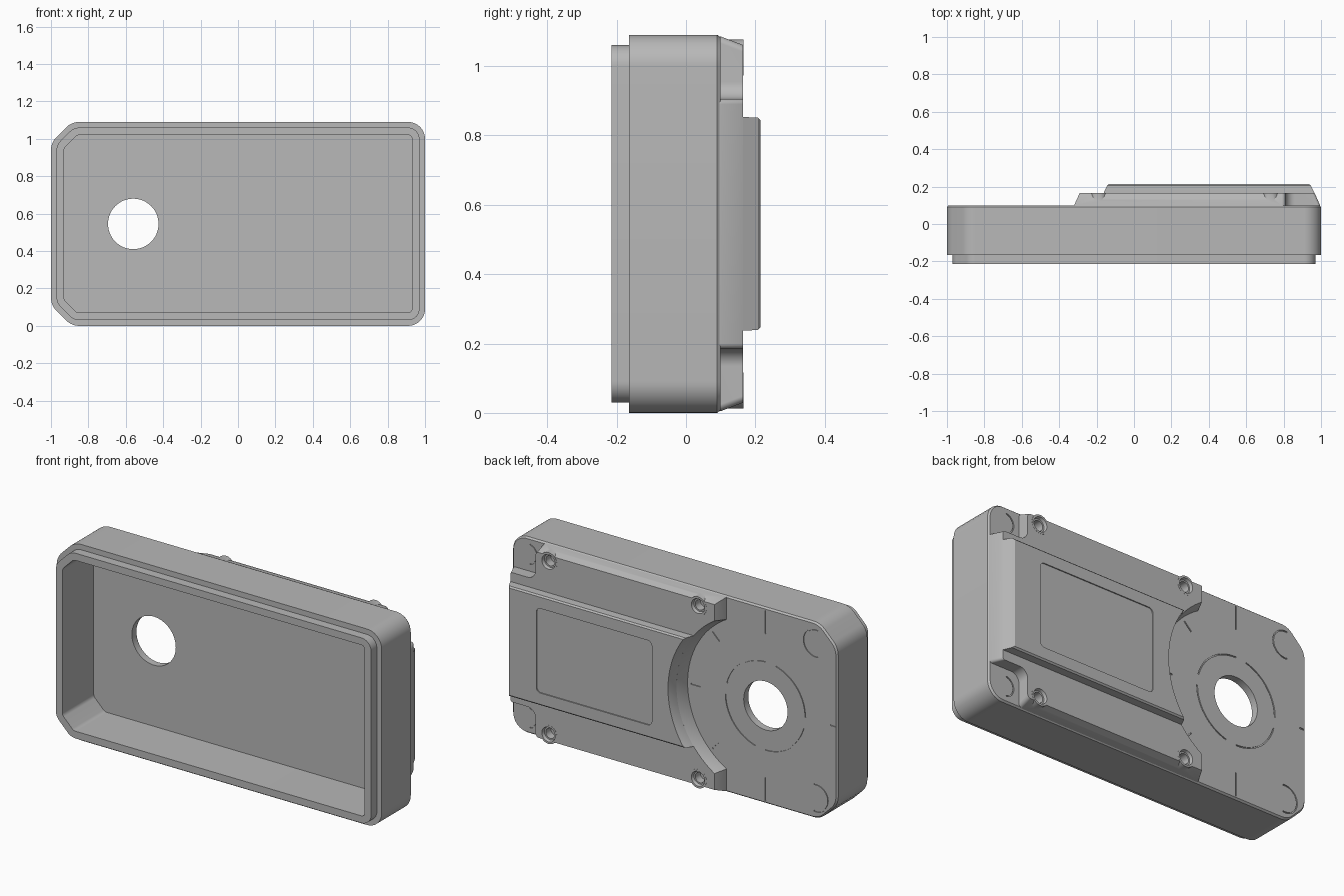
import bpy, bmesh
from math import sin, cos, tan, pi, sqrt, radians, atan2
from mathutils import Vector

if "Cube" in bpy.data.objects:
    bpy.data.objects.remove(bpy.data.objects["Cube"])

grey = bpy.data.materials.new("plain grey")
grey.use_nodes = True
grey.diffuse_color = (0.48, 0.48, 0.48, 1)
grey.node_tree.nodes["Principled BSDF"].inputs["Base Color"].default_value = grey.diffuse_color

MID = 0.545             # half the height, mirror line
HOLE = (-0.56, MID)     # centre of the round opening
BACK = 0.10             # back face of the case


def fillet(points, radii, steps=8):
    """Round the corners of a closed outline."""
    pts = [Vector(p) for p in points]
    out = []
    for i, p in enumerate(pts):
        r = radii[i]
        if not r:
            out.append(p)
            continue
        u = (pts[i - 1] - p).normalized()
        v = (pts[(i + 1) % len(pts)] - p).normalized()
        half = u.angle(v) / 2
        c = p + (u + v).normalized() * r / sin(half)
        a, b = p + u * r / tan(half) - c, p + v * r / tan(half) - c
        out += [c + a.lerp(b, s / steps).normalized() * r for s in range(steps + 1)]
    return out


def add_loft(bm, sections):
    """Join outlines in the xz plane, given as (y, outline), into a closed solid."""
    rings = [[bm.verts.new((p[0], y, p[1])) for p in o] for y, o in sections]
    n = len(rings[0])
    for a, b in zip(rings, rings[1:]):
        for i in range(n):
            j = (i + 1) % n
            bm.faces.new((a[i], a[j], b[j], b[i]))
    bm.faces.new(rings[0])
    bm.faces.new(rings[-1])


def solid(name, *lofts):
    bm = bmesh.new()
    for sections in lofts:
        add_loft(bm, sections)
    bmesh.ops.recalc_face_normals(bm, faces=bm.faces)
    mesh = bpy.data.meshes.new(name)
    bm.to_mesh(mesh)
    bm.free()
    mesh.materials.append(grey)
    obj = bpy.data.objects.new(name, mesh)
    bpy.context.collection.objects.link(obj)
    return obj


def boolean(obj, tool, operation="DIFFERENCE"):
    mod = obj.modifiers.new("cut", "BOOLEAN")
    mod.object, mod.operation, mod.solver = tool, operation, "EXACT"
    bpy.context.view_layer.objects.active = obj
    bpy.ops.object.modifier_apply(modifier=mod.name)
    bpy.data.objects.remove(tool)


def arc(c, r, a0, a1, n=24):
    return [(c[0] + r * cos(a0 + (a1 - a0) * i / n),
             c[1] + r * sin(a0 + (a1 - a0) * i / n)) for i in range(n + 1)]


def circle(c, r, n=40):
    return arc(c, r, 0, 2 * pi, n)[:-1]


def groove_arc(c, r, a0, a1, y=BACK, w=0.006):
    a0, a1 = radians(a0), radians(a1)
    o = arc(c, r + w / 2, a0, a1) + arc(c, r - w / 2, a1, a0)
    return [(y - 0.005, o), (y + 0.01, o)]


def groove_ray(r0, r1, angle, w=0.007):
    d = Vector((cos(radians(angle)), sin(radians(angle))))
    s = Vector((-d.y, d.x)) * w / 2
    c = Vector(HOLE)
    o = [c + d * r0 - s, c + d * r1 - s, c + d * r1 + s, c + d * r0 + s]
    return [(BACK - 0.005, o), (BACK + 0.01, o)]


# Case outline: chamfered right corners, rounded left corners
def case(d):
    k = 0.11 - d * (2 - sqrt(2))
    x, h = 1 - d, MID - d
    pts = [(-x, MID - h + k), (-x + k, MID - h), (x, MID - h),
           (x, MID + h), (-x + k, MID + h), (-x, MID + h - k)]
    soft, rnd = max(0.1 - d, 0.02), max(0.09 - d, 0.02)
    return fillet(pts, [soft, soft, rnd, rnd, soft, soft])


body = solid("case_body", [(-0.215, case(0.03)), (-0.165, case(0.03)), (-0.165, case(0)),
                           (0.09, case(0)), (BACK, case(0.008))])
boolean(body, solid("cavity_cutter", [(-0.3, case(0.07)), (0.06, case(0.07))]))
boolean(body, solid("opening_cutter", [(0, circle(HOLE, 0.135, 64)), (0.2, circle(HOLE, 0.135, 64))]))

# Fine marks on the back face
marks = [groove_arc(HOLE, 0.245, a, a + 75) for a in (15, 105, 195, 285)]
marks += [groove_ray(0.40, 0.53, a) for a in (90, 270)]
marks += [groove_ray(0.40, 0.46, a) for a in (-45, 0, 45)]
marks.append(groove_ray(0.40, 0.43, 180))
for s in (-1, 1):
    marks.append(groove_arc((-0.87, MID + s * 0.43), 0.075, 90 - s * 90 - 100, 90 - s * 90 + 100))
    marks.append(groove_arc((0.90, MID + s * 0.455), 0.055, 100, 260))
boolean(body, solid("mark_cutter", *marks))


# Raised plate on the back, with a curved sloping end and two corner pockets
def radius(y):
    return 0.48 + 0.35 * (y - BACK)


def right_end(y):
    return 0.995 - 0.45 * (y - BACK)


def arc_end(y, half):
    a = atan2(half, sqrt(radius(y) ** 2 - half ** 2))
    return arc(HOLE, radius(y), -a, a, 40)


def plate(y, grow=0.0):
    t = max(y, BACK) - BACK
    x_end, h = -0.32 + 0.45 * t, 0.54 - 0.38 * t
    y = BACK + t
    half = sqrt(radius(y) ** 2 - (x_end - HOLE[0]) ** 2)
    top = [(x_end, h), (0.81, h), (0.81, 0.36), (right_end(y), 0.36)]
    pts = arc_end(y, half) + [(x, MID + z) for x, z in top]
    pts += [(x, MID - z) for x, z in reversed(top)]
    corner = [0, 0.02, 0.05, 0.015]
    return fillet(pts, [0] * 41 + corner + corner[::-1])


raised = solid("raised_plate", [(y, plate(y)) for y in (0.09, BACK, 0.165)])

# Screw bosses with countersunk holes
spots = [(x, MID + s * 0.48) for x in (-0.19, 0.73) for s in (-1, 1)]
boolean(raised, solid("screw_bosses", *[[(0.095, circle(c, 0.052)), (0.166, circle(c, 0.052))]
                                        for c in spots]), "UNION")
boolean(raised, solid("screw_cutter", *[[(0.105, circle(c, 0.028)), (0.15, circle(c, 0.028)),
                                         (0.15, circle(c, 0.036)), (0.18, circle(c, 0.045))]
                                        for c in spots]))


# Upper cover sitting on the plate
def cover(y, d):
    half, x = 0.308 - d, right_end(y) - d
    return arc_end(y, half) + [(x, MID + half), (x, MID - half)]


upper = solid("upper_cover", [(0.155, cover(0.165, 0)), (0.165, cover(0.165, 0)),
                              (0.207, cover(0.207, 0.002)), (0.215, cover(0.215, 0.01))])


# Thin outlined panel in the cover
def panel(d):
    pts = [(0.06 + d, 0.31 + d), (0.77 - d, 0.31 + d), (0.77 - d, 0.78 - d), (0.06 + d, 0.78 - d)]
    return fillet(pts, [0.025 - d] * 4)


boolean(upper, solid("panel_cutter", [(0.209, panel(0)), (0.23, panel(0))]))

for obj in (body, raised, upper):
    bpy.ops.object.select_all(action="DESELECT")
    obj.select_set(True)
    bpy.context.view_layer.objects.active = obj
    bpy.ops.object.shade_smooth_by_angle(angle=radians(25))
